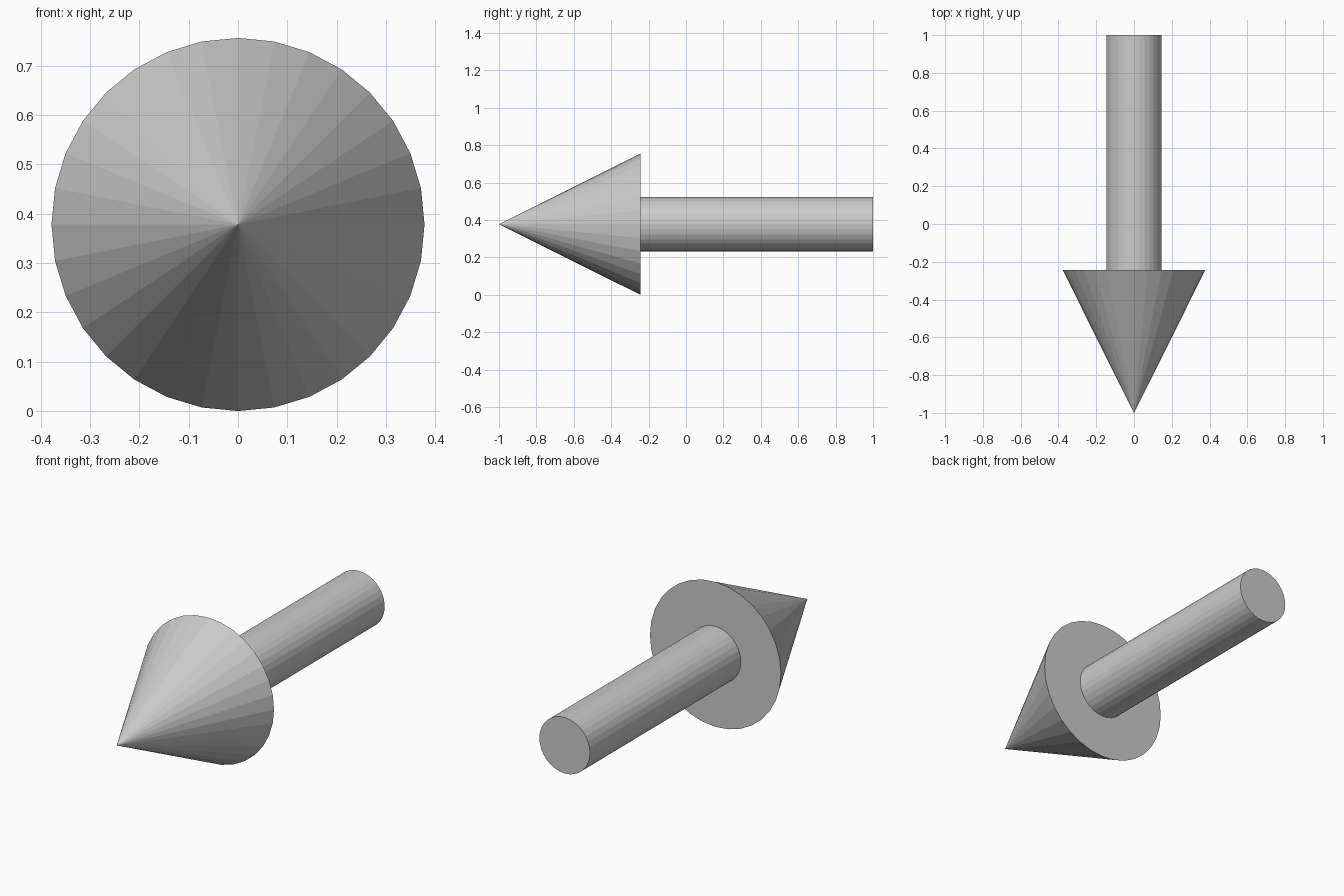
import bpy, bmesh
from math import tau
from mathutils import Vector

if "Cube" in bpy.data.objects:
    bpy.data.objects.remove(bpy.data.objects["Cube"])

SIDES = 32
HEAD_R, SHAFT_R = 0.378, 0.146
TIP_Y, BASE_Y, END_Y = -1.0, -0.243, 1.0
AXIS_Z = HEAD_R

# Half profile of the arrow (radius, y), from the tip to the rim of the shaft end
profile = [(0, TIP_Y), (HEAD_R, BASE_Y), (SHAFT_R, BASE_Y), (SHAFT_R, END_Y)]

bm = bmesh.new()
verts = [bm.verts.new((r, y, AXIS_Z)) for r, y in profile]
edges = [bm.edges.new(pair) for pair in zip(verts, verts[1:])]

# Revolve the profile around the y axis
bmesh.ops.spin(bm, geom=verts + edges, cent=Vector((0, 0, AXIS_Z)),
               axis=Vector((0, 1, 0)), angle=tau, steps=SIDES)
bmesh.ops.remove_doubles(bm, verts=bm.verts[:], dist=1e-4)

# Flat cap on the shaft end
bmesh.ops.holes_fill(bm, edges=[e for e in bm.edges if e.is_boundary], sides=0)
bmesh.ops.recalc_face_normals(bm, faces=bm.faces[:])

mesh = bpy.data.meshes.new("arrow")
bm.to_mesh(mesh)
bm.free()
bpy.context.collection.objects.link(bpy.data.objects.new("arrow", mesh))
